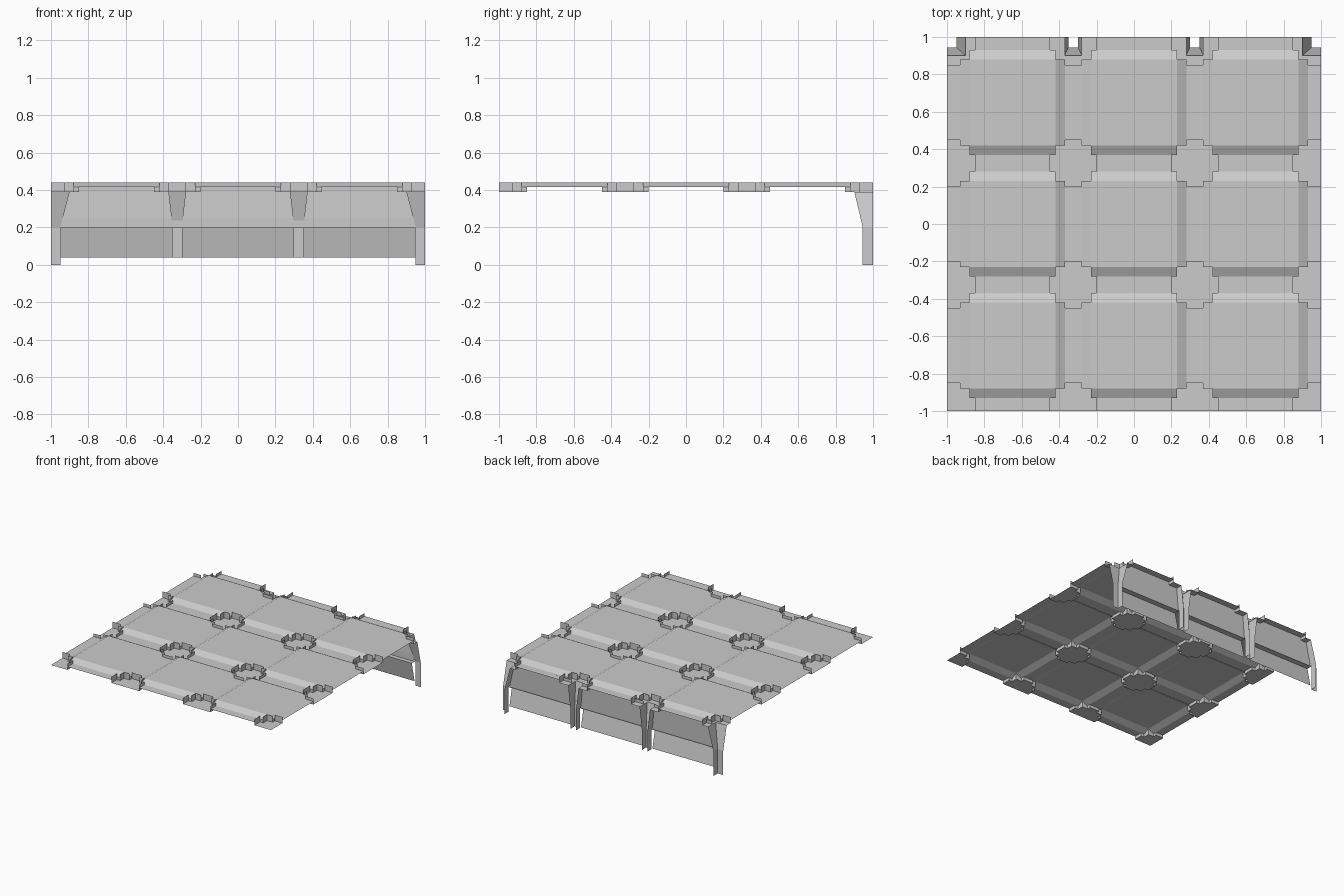
import bpy, bmesh
from mathutils import Vector

cube = bpy.data.objects.get("Cube")
if cube:
    bpy.data.objects.remove(cube, do_unlink=True)

GREY = (0.6, 0.6, 0.6, 1.0)
grey = bpy.data.materials.new("light_grey")
grey.use_nodes = True
grey.diffuse_color = GREY
grey.node_tree.nodes["Principled BSDF"].inputs["Base Color"].default_value = GREY

TOP, TROUGH, PIT = 0.44, 0.415, 0.39
NODE = 0.325
EDGE_STEPS = (0.07, 0.12, 0.15)
MID_STEPS = (0.045, 0.095, 0.125)
CENTRES = (-1, -NODE, NODE, 1)


def quad(bm, pts, facing):
    """Add a face and turn it toward the given direction."""
    f = bm.faces.new([bm.verts.new(p) for p in pts])
    f.normal_update()
    if f.normal.dot(Vector(facing)) < 0:
        f.normal_flip()


def finish(bm, name):
    bmesh.ops.remove_doubles(bm, verts=bm.verts, dist=0.0005)
    bmesh.ops.dissolve_limit(bm, angle_limit=0.01, verts=bm.verts, edges=bm.edges)
    mesh = bpy.data.meshes.new(name)
    bm.to_mesh(mesh)
    bm.free()
    mesh.materials.append(grey)
    ob = bpy.data.objects.new(name, mesh)
    bpy.context.collection.objects.link(ob)
    return ob


def nearest(v):
    c = min(CENTRES, key=lambda n: abs(v - n))
    return abs(v - c), (EDGE_STEPS if abs(c) == 1 else MID_STEPS)


def zone(v):
    """0 trough, 1 bevel, 2 beside a recess, 3 open panel."""
    d, steps = nearest(v)
    return sum(d > s for s in steps)


def rise(v):
    d, s = nearest(v)
    t = min(max((d - s[0]) / (s[1] - s[0]), 0), 1)
    return TROUGH + t * (TOP - TROUGH)


def is_pit(zx, zy):
    return max(zx, zy) <= 1 or sorted((zx, zy)) == [0, 2]


# Grid lines shared by both directions
lines = {-1.0, 1.0, -0.9, 0.9}
for c in CENTRES:
    for s in (EDGE_STEPS if abs(c) == 1 else MID_STEPS):
        lines |= {round(v, 4) for v in (c - s, c + s) if abs(v) < 1}
lines = sorted(lines)
spans = list(zip(lines, lines[1:]))
zones = [zone((a + b) / 2) for a, b in spans]
N = len(spans)

# Deck panels, stepped recess floors and the recess walls
deck, floors, walls = bmesh.new(), bmesh.new(), bmesh.new()
for i, (x0, x1) in enumerate(spans):
    for j, (y0, y1) in enumerate(spans):
        corners = [(x0, y0), (x1, y0), (x1, y1), (x0, y1)]
        if not is_pit(zones[i], zones[j]):
            quad(deck, [(x, y, min(rise(x), rise(y))) for x, y in corners], (0, 0, 1))
            continue
        in_channel = y0 >= 0.9 and (zones[i] == 0 or abs(x0 + x1) / 2 > 0.9)
        if not in_channel:
            quad(floors, [(x, y, PIT) for x, y in corners], (0, 0, 1))
        for k, (di, dj) in enumerate(((0, -1), (1, 0), (0, 1), (-1, 0))):
            a, b = i + di, j + dj
            if not (0 <= a < N and 0 <= b < N) or is_pit(zones[a], zones[b]):
                continue
            arm_side = {zones[a], zones[b]} == {1, 2} and 0 in (zones[i], zones[j])
            top = TROUGH if arm_side else TOP
            (xa, ya), (xb, yb) = corners[k], corners[(k + 1) % 4]
            quad(walls, [(xa, ya, PIT), (xb, yb, PIT), (xb, yb, top), (xa, ya, top)],
                 (-di, -dj, 0))
finish(deck, "deck_panels")
finish(floors, "recess_floors")
finish(walls, "recess_walls")

# Rear channels: a tapered upper part over a straight post, open at the back
channels = bmesh.new()
channel_edges = []
for c in CENTRES:
    outer = abs(c) == 1
    wide, slim = (0.1, 0.05) if outer else (0.0475, 0.025)
    foot = 0.0 if outer else 0.04
    clip = lambda v: max(-1, min(1, v))
    rows = [(PIT, wide, 0.9), (0.2, slim, 0.945), (foot, slim, 0.945)]
    channel_edges.append([(clip(c - w), clip(c + w)) for _, w, _ in rows])
    for (z0, w0, ya), (z1, w1, yb) in zip(rows, rows[1:]):
        quad(channels, [(clip(c - w0), ya, z0), (clip(c + w0), ya, z0),
                        (clip(c + w1), yb, z1), (clip(c - w1), yb, z1)], (0, 1, 0))
        for s in (-1, 1):
            if abs(c + s * w0) > 1:
                continue
            quad(channels, [(c + s * w0, ya, z0), (c + s * w0, 1, z0),
                            (c + s * w1, 1, z1), (c + s * w1, yb, z1)], (-s, 0, 0))
finish(channels, "rear_channels")

# Rear wall bays between the channels
upper, lower = bmesh.new(), bmesh.new()
for left, right in zip(channel_edges, channel_edges[1:]):
    xt0, xt1 = left[0][1], right[0][0]
    xb0, xb1 = left[1][1], right[1][0]
    quad(upper, [(xt0, 0.945, PIT), (xt1, 0.945, PIT),
                 (xb1, 0.937, 0.2), (xb0, 0.937, 0.2)], (0, 1, 0))
    quad(upper, [(xt0, 0.945, PIT), (xt1, 0.945, PIT),
                 (xt1, 0.945, TROUGH), (xt0, 0.945, TROUGH)], (0, 1, 0))
    quad(lower, [(xb0, 0.9, 0.2), (xb1, 0.9, 0.2),
                 (xb1, 0.935, 0.04), (xb0, 0.935, 0.04)], (0, 1, 0))
    quad(lower, [(xb0, 0.9, 0.2), (xb1, 0.9, 0.2),
                 (xb1, 0.945, 0.2), (xb0, 0.945, 0.2)], (0, 0, -1))
finish(upper, "rear_upper_panels")
finish(lower, "rear_lower_panels")

# Continuous rail across the wall
rail = bmesh.new()
quad(rail, [(-0.945, 0.936, 0.2), (0.945, 0.936, 0.2),
            (0.935, 0.936, 0.25), (-0.935, 0.936, 0.25)], (0, 1, 0))
finish(rail, "rear_rail")
